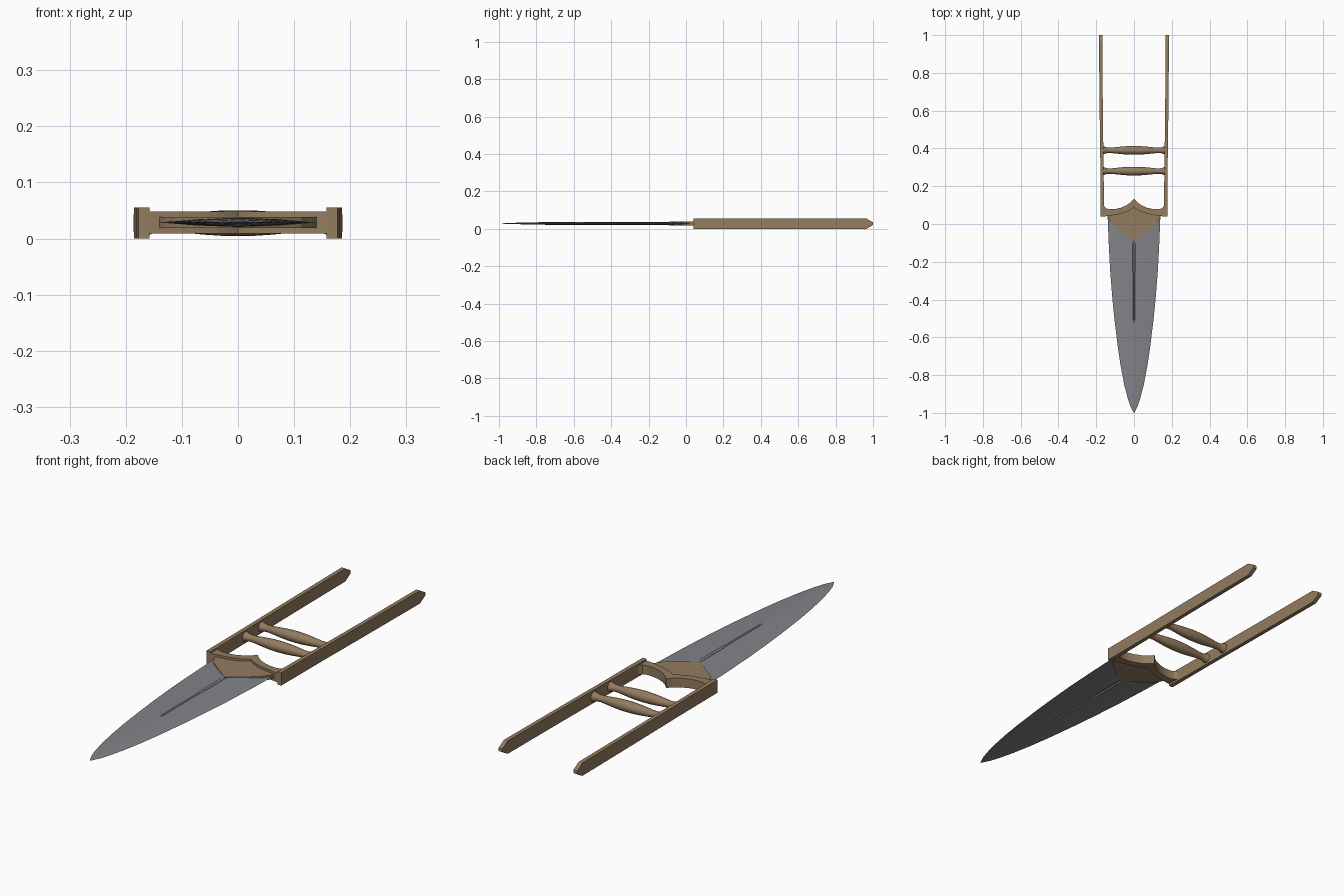
import bpy, bmesh, math
from mathutils import Vector

if "Cube" in bpy.data.objects:
    bpy.data.objects.remove(bpy.data.objects["Cube"])

ZC = 0.0275  # mid-plane of the dagger


def material(name, rgb):
    m = bpy.data.materials.new(name)
    m.diffuse_color = (*rgb, 1)
    m.use_nodes = True
    m.node_tree.nodes["Principled BSDF"].inputs["Base Color"].default_value = m.diffuse_color
    return m


BRASS = material("aged brass", (0.29, 0.20, 0.115))
STEEL = material("grey steel", (0.225, 0.228, 0.245))


def finish(name, bm, mat, smooth=None):
    bmesh.ops.remove_doubles(bm, verts=bm.verts, dist=1e-5)
    bmesh.ops.recalc_face_normals(bm, faces=bm.faces)
    me = bpy.data.meshes.new(name)
    bm.to_mesh(me)
    bm.free()
    me.materials.append(mat)
    ob = bpy.data.objects.new(name, me)
    bpy.context.collection.objects.link(ob)
    if smooth:
        bpy.ops.object.select_all(action='DESELECT')
        ob.select_set(True)
        bpy.context.view_layer.objects.active = ob
        bpy.ops.object.shade_smooth_by_angle(angle=math.radians(smooth))
    return ob


def loft(name, rings, mat, smooth=None):
    """Skin closed rings of points and cap both ends."""
    bm = bmesh.new()
    vs = [[bm.verts.new(p) for p in r] for r in rings]
    n = len(vs[0])
    for a, b in zip(vs, vs[1:]):
        for i in range(n):
            bm.faces.new((a[i], a[(i + 1) % n], b[(i + 1) % n], b[i]))
    bm.faces.new(vs[0])
    bm.faces.new(vs[-1])
    return finish(name, bm, mat, smooth)


# Blade: flattened lens section with a central groove
stations = [(0.07, .141), (0, .138), (-.1, .134), (-.25, .126), (-.26, .1255), (-.4, .114),
            (-.51, .103), (-.525, .101), (-.65, .086), (-.75, .071), (-.85, .052),
            (-.92, .034), (-.96, .021), (-.985, .009), (-1.0, .0008)]
rings = []
for y, w in stations:
    t = 0.008 * min(1, w / 0.08)
    g = min(0.007 if y >= -.25 else 0.004, 0.2 * w)
    mid = t - 0.0045 if y > -.52 else t
    half = [(w, 0), (.9 * w, .2 * t), (.55 * w, .7 * t), (g, t), (0, mid)]
    top = half + [(-x, z) for x, z in half[-2::-1]]
    sect = top + [(x, -z) for x, z in top[-2:0:-1]]
    rings.append([(x, y, ZC + 0.0015 + z) for x, z in sect])
loft("blade", rings, STEEL, 20)

# Side bars: slightly splayed, with pointed ends
for s, side in ((-1, "left"), (1, "right")):
    rings = []
    for y, x0, x1, h in ((.04, .158, .177, ZC), (.3, .161, .178, ZC), (.6, .165, .182, ZC),
                         (.965, .1675, .1855, ZC), (1.0, .168, .186, .007)):
        rings.append([(s * x0, y, ZC - h), (s * x1, y, ZC - h),
                      (s * x1, y, ZC + h), (s * x0, y, ZC + h)])
    loft(side + "_side_bar", rings, BRASS)

# Grips: two turned spindles between the bars
profile = [(.166, .021), (.158, .0205), (.150, .017), (.138, .0145), (.12, .0145),
           (.09, .0175), (.06, .0205), (.03, .0225), (0, .023)]
profile += [(-x, r) for x, r in profile[-2::-1]]
for y, label in ((.39, "rear_grip"), (.28, "front_grip")):
    rings = [[(x, y + r * math.cos(a), ZC + r * math.sin(a))
              for a in (2 * math.pi * k / 20 for k in range(20))] for x, r in profile]
    loft(label, rings, BRASS, 40)

# Guard bridge: cusped band joining the bars
back = [(.163, .115), (.158, .095), (.148, .083), (.13, .078), (.10, .079),
        (.07, .086), (.04, .099), (.018, .115), (0, .135)]
front = [(.163, .04), (.158, .04), (.148, .041), (.135, .043), (.10, .048),
         (.07, .054), (.04, .064), (.018, .075), (0, .088)]
rings = []
for (xb, yb), (xf, yf) in zip(back, front):
    rings.append([(xf, yf, ZC - .0185), (xb, yb, ZC - .0185),
                  (xb, yb, ZC + .0205), (xf, yf, ZC + .0205)])
rings += [[(-x, y, z) for x, y, z in r] for r in rings[-2::-1]]
loft("guard_bridge", rings, BRASS, 25)

# Guard plate: thin V that clasps the root of the blade
half = [(0, -.09), (.06, -.046), (.112, -.005), (.132, .025), (.143, .05), (.07, .06), (0, .095)]
outline = half + [(-x, y) for x, y in half[-2:0:-1]]
bm = bmesh.new()
face = bm.faces.new([bm.verts.new((x, y, ZC - .0085)) for x, y in outline])
ext = bmesh.ops.extrude_face_region(bm, geom=[face])
bmesh.ops.translate(bm, vec=Vector((0, 0, .0195)),
                    verts=[v for v in ext['geom'] if isinstance(v, bmesh.types.BMVert)])
finish("guard_plate", bm, BRASS)
